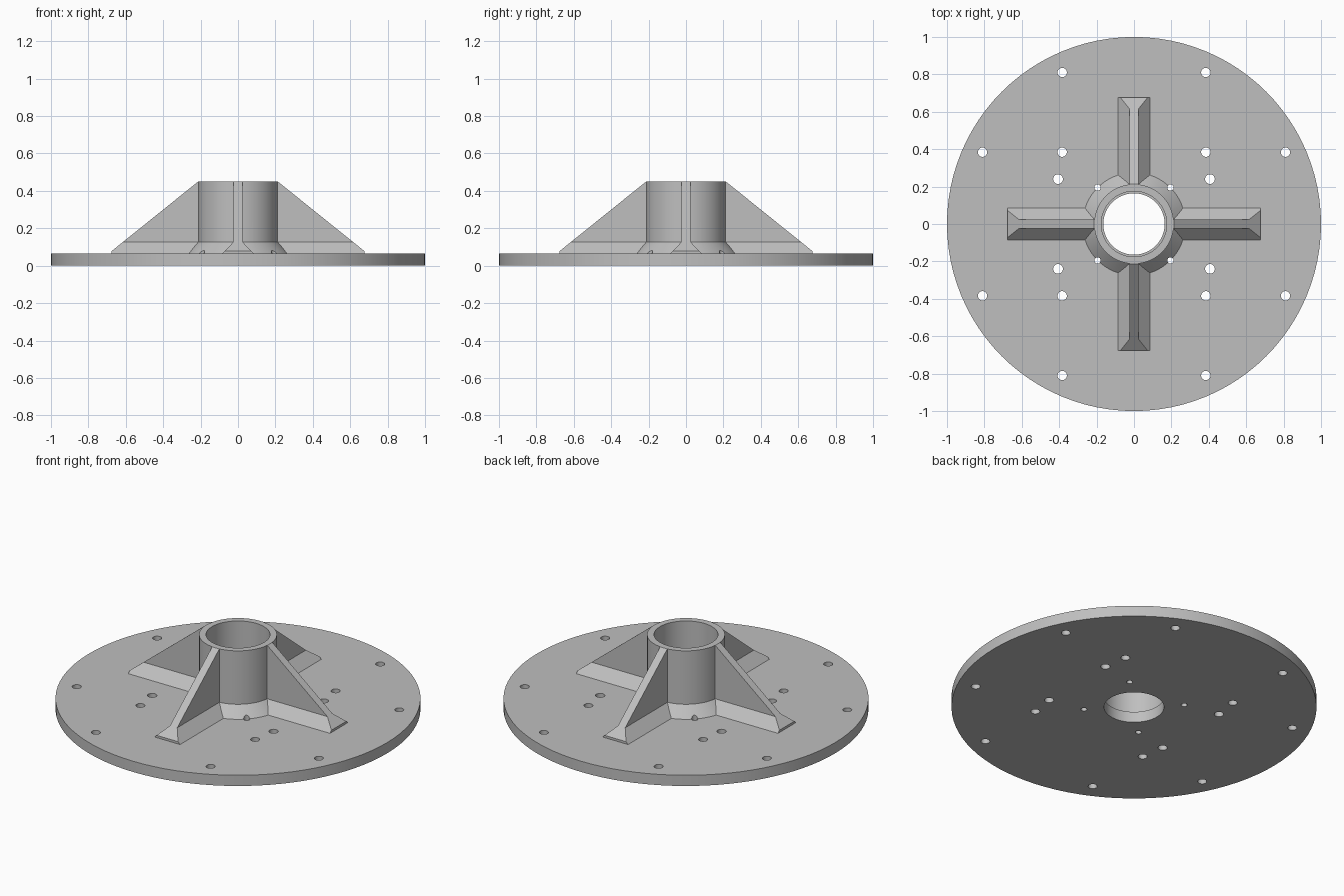
import bpy, bmesh, math
from mathutils import Matrix

cube = bpy.data.objects.get("Cube")
if cube:
    bpy.data.objects.remove(cube, do_unlink=True)

PLATE_Z, TOP_Z, FOOT_Z = 0.065, 0.45, 0.127
TUBE_R, BORE_R, PLATE_BORE_R, FILLET_R = 0.213, 0.175, 0.164, 0.275
RIB_HALF, FOOT_HALF, RIB_END = 0.024, 0.085, 0.675

grey = bpy.data.materials.new("plain grey")
grey.use_nodes = True
grey.diffuse_color = (0.52, 0.52, 0.52, 1)
grey.node_tree.nodes["Principled BSDF"].inputs["Base Color"].default_value = grey.diffuse_color


def make_object(name, bm):
    bmesh.ops.recalc_face_normals(bm, faces=bm.faces)
    mesh = bpy.data.meshes.new(name)
    bm.to_mesh(mesh)
    bm.free()
    mesh.materials.append(grey)
    obj = bpy.data.objects.new(name, mesh)
    bpy.context.collection.objects.link(obj)
    return obj


def add_cylinder(bm, r1, r2, z1, z2, x=0, y=0, segments=96):
    bmesh.ops.create_cone(bm, cap_ends=True, segments=segments, radius1=r1, radius2=r2,
                          depth=z2 - z1, matrix=Matrix.Translation((x, y, (z1 + z2) / 2)))


def cylinder(name, r1, r2, z1, z2):
    bm = bmesh.new()
    add_cylinder(bm, r1, r2, z1, z2)
    return make_object(name, bm)


def rib(name, angle):
    # Flared-foot section extruded outwards, then trimmed by the sloping top
    half = [(FOOT_HALF, 0.03), (FOOT_HALF, PLATE_Z), (RIB_HALF, FOOT_Z), (RIB_HALF, TOP_Z)]
    section = half + [(-y, z) for y, z in reversed(half)]
    bm = bmesh.new()
    face = bm.faces.new([bm.verts.new((0.19, y, z)) for y, z in section])
    ext = bmesh.ops.extrude_face_region(bm, geom=[face])["geom"]
    bmesh.ops.translate(bm, vec=(RIB_END - 0.19, 0, 0),
                        verts=[v for v in ext if isinstance(v, bmesh.types.BMVert)])
    cut = bmesh.ops.bisect_plane(bm, geom=bm.verts[:] + bm.edges[:] + bm.faces[:],
                                 plane_co=(TUBE_R, 0, TOP_Z), plane_no=(0.323, 0, 0.402),
                                 clear_outer=True)["geom_cut"]
    bmesh.ops.holes_fill(bm, edges=[e for e in cut if isinstance(e, bmesh.types.BMEdge)])
    bmesh.ops.rotate(bm, matrix=Matrix.Rotation(angle, 3, 'Z'), verts=bm.verts)
    return make_object(name, bm)


def combine(target, other, operation):
    other.hide_render = True
    mod = target.modifiers.new(operation.lower(), 'BOOLEAN')
    mod.operation, mod.solver, mod.object = operation, 'EXACT', other
    bpy.context.view_layer.objects.active = target
    bpy.ops.object.modifier_apply(modifier=mod.name)
    bpy.data.objects.remove(other, do_unlink=True)


# Plate, tube, conical fillet and four ribs joined as one casting
flange = cylinder("mounting_flange", 1, 1, 0, PLATE_Z)
combine(flange, cylinder("tube", TUBE_R, TUBE_R, 0.03, TOP_Z), 'UNION')
slope = (FILLET_R - TUBE_R) / (FOOT_Z - PLATE_Z)
combine(flange, cylinder("fillet", FILLET_R + slope * 0.03, TUBE_R - slope * 0.01,
                         PLATE_Z - 0.03, FOOT_Z + 0.01), 'UNION')
for i in range(4):
    combine(flange, rib("rib", i * math.pi / 2), 'UNION')

# Central bore, slightly narrower through the plate
combine(flange, cylinder("bore", BORE_R, BORE_R, PLATE_Z, 0.6), 'DIFFERENCE')
combine(flange, cylinder("plate_bore", PLATE_BORE_R, PLATE_BORE_R, -0.1, 0.2), 'DIFFERENCE')

# Bolt holes mirrored into all four quadrants
holes = bmesh.new()
for x, y, r in [(0.384, 0.81, 0.025), (0.81, 0.384, 0.025), (0.384, 0.384, 0.025),
                (0.406, 0.24, 0.026), (0.195, 0.195, 0.017)]:
    for sx in (1, -1):
        for sy in (1, -1):
            add_cylinder(holes, r, r, -0.1, 0.3, sx * x, sy * y, 32)
combine(flange, make_object("bolt_holes", holes), 'DIFFERENCE')

bpy.ops.object.select_all(action='DESELECT')
flange.select_set(True)
bpy.context.view_layer.objects.active = flange
bpy.ops.object.shade_smooth_by_angle(angle=math.radians(25))
